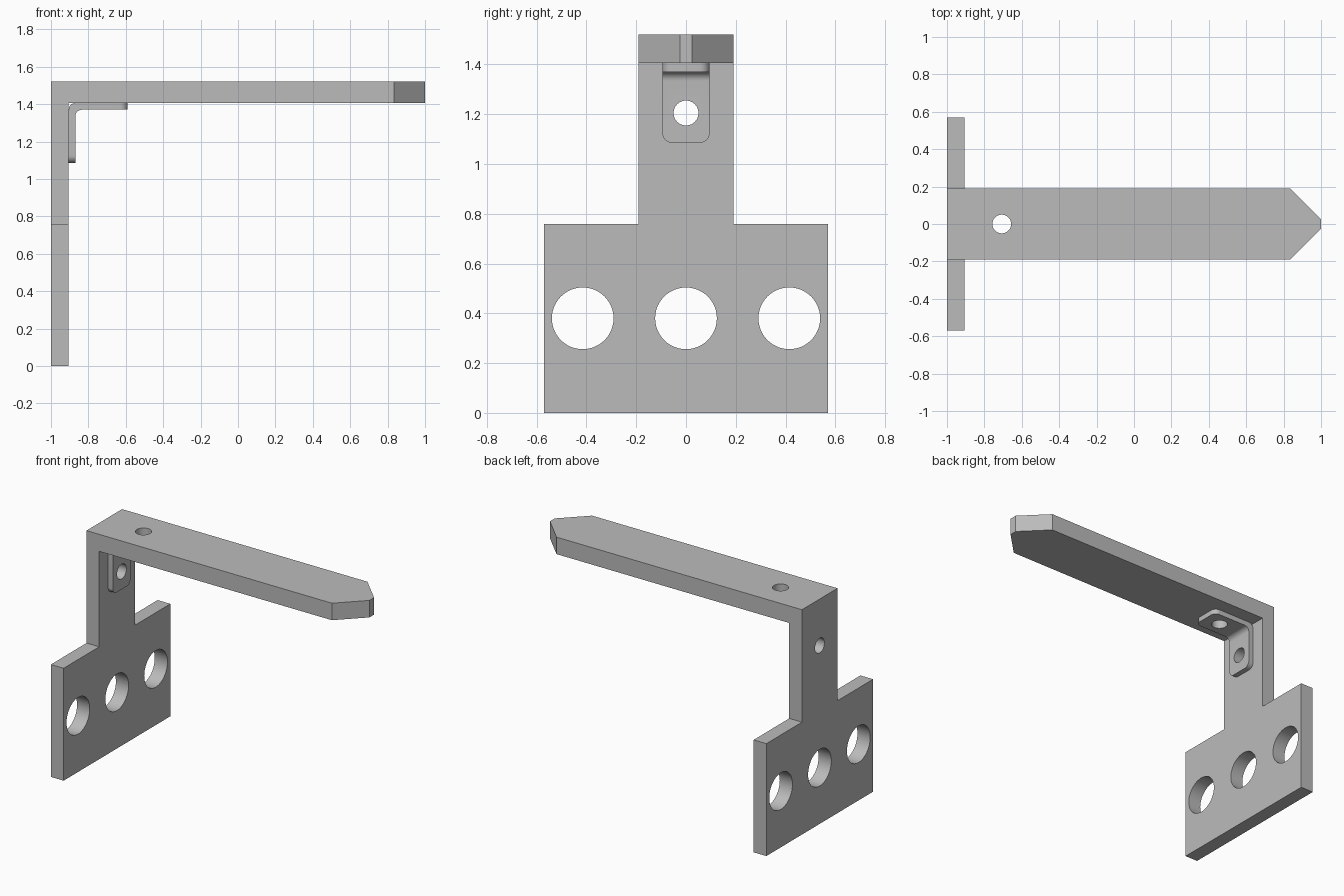
import bpy, bmesh, math
from mathutils import Vector

cube = bpy.data.objects.get("Cube")
if cube:
    bpy.data.objects.remove(cube, do_unlink=True)

steel = bpy.data.materials.new("plain_grey")
steel.use_nodes = True
steel.diffuse_color = (0.5, 0.5, 0.5, 1)
steel.node_tree.nodes["Principled BSDF"].inputs["Base Color"].default_value = (0.5, 0.5, 0.5, 1)


def prism(name, points, axis, lo, hi, round_edges=None, radius=0):
    """Extrude a 2D outline along an axis; optionally round chosen edges."""
    def place(p):
        v = list(p)
        v.insert(axis, lo)
        return Vector(v)
    bm = bmesh.new()
    face = bm.faces.new([bm.verts.new(place(p)) for p in points])
    top = bmesh.ops.extrude_face_region(bm, geom=[face])["geom"]
    shift = Vector([hi - lo if i == axis else 0 for i in range(3)])
    bmesh.ops.translate(bm, vec=shift, verts=[v for v in top if isinstance(v, bmesh.types.BMVert)])
    bmesh.ops.recalc_face_normals(bm, faces=bm.faces[:])
    if round_edges:
        chosen = [e for e in bm.edges if round_edges(e.verts[0].co, e.verts[1].co)]
        bmesh.ops.bevel(bm, geom=chosen, offset=radius, segments=8, profile=0.5, affect='EDGES')
    mesh = bpy.data.meshes.new(name)
    bm.to_mesh(mesh)
    bm.free()
    mesh.materials.append(steel)
    obj = bpy.data.objects.new(name, mesh)
    bpy.context.collection.objects.link(obj)
    return obj


def arc(cx, cz, r, start, end, n=8):
    angles = [math.radians(start + (end - start) * i / n) for i in range(n + 1)]
    return [(cx + r * math.cos(a), cz + r * math.sin(a)) for a in angles]


def drill(name, a, b, r, axis, lo, hi):
    return prism(name, arc(a, b, r, 0, 360, 48)[:-1], axis, lo, hi)


def cut(obj, cutter):
    cutter.hide_render = True
    mod = obj.modifiers.new("cut", 'BOOLEAN')
    mod.operation, mod.solver, mod.object = 'DIFFERENCE', 'EXACT', cutter
    bpy.ops.object.select_all(action='DESELECT')
    bpy.context.view_layer.objects.active = obj
    obj.select_set(True)
    bpy.ops.object.modifier_apply(modifier=mod.name)
    bpy.data.objects.remove(cutter, do_unlink=True)


BACK, INNER, UNDER, TOP = -1, -0.905, 1.405, 1.52
WIDE, NARROW, SHOULDER = 0.57, 0.19, 0.76

# Main body: full-width angle, narrowed above the shoulders and pointed at the tip
body = prism("mounting_plate_and_arm",
             [(BACK, 0), (INNER, 0), (INNER, UNDER), (1, UNDER), (1, TOP), (BACK, TOP)],
             1, -WIDE, WIDE)
for s in (-1, 1):
    notch = [(-1.2, NARROW), (0.835, NARROW), (1.02, 0.005), (1.02, 0.8), (-1.2, 0.8)]
    cut(body, prism("notch_cutter", [(x, s * y) for x, y in notch], 2, SHOULDER, 1.7))

# Three large mounting holes
for y in (-0.415, 0, 0.415):
    cut(body, drill("mounting_hole_cutter", y, 0.38, 0.124, 0, -1.1, -0.8))

# Corner brace: bent strap with rounded ends
T, END_X, END_Z = 0.035, -0.59, 1.085
profile = [(INNER, END_Z), (INNER + T, END_Z)]
profile += arc(INNER + 2 * T, UNDER - 2 * T, T, 180, 90)
profile += [(END_X, UNDER - T), (END_X, UNDER)]
profile += arc(INNER + T, UNDER - T, T, 90, 180)
brace = prism("corner_brace", profile, 1, -0.095, 0.095,
              lambda a, b: abs(a.y - b.y) < 1e-4 and (
                  (abs(a.z - END_Z) < 1e-4 and abs(b.z - END_Z) < 1e-4) or
                  (abs(a.x - END_X) < 1e-4 and abs(b.x - END_X) < 1e-4)), 0.04)

# Matching screw holes through body and brace
for obj in (body, brace):
    cut(obj, drill("stem_hole_cutter", 0, 1.205, 0.05, 0, -1.1, -0.8))
    cut(obj, drill("arm_hole_cutter", -0.707, 0, 0.05, 2, 1.3, 1.6))

for obj in (body, brace):
    bpy.ops.object.select_all(action='DESELECT')
    bpy.context.view_layer.objects.active = obj
    obj.select_set(True)
    bpy.ops.object.shade_smooth_by_angle(angle=math.radians(30))
